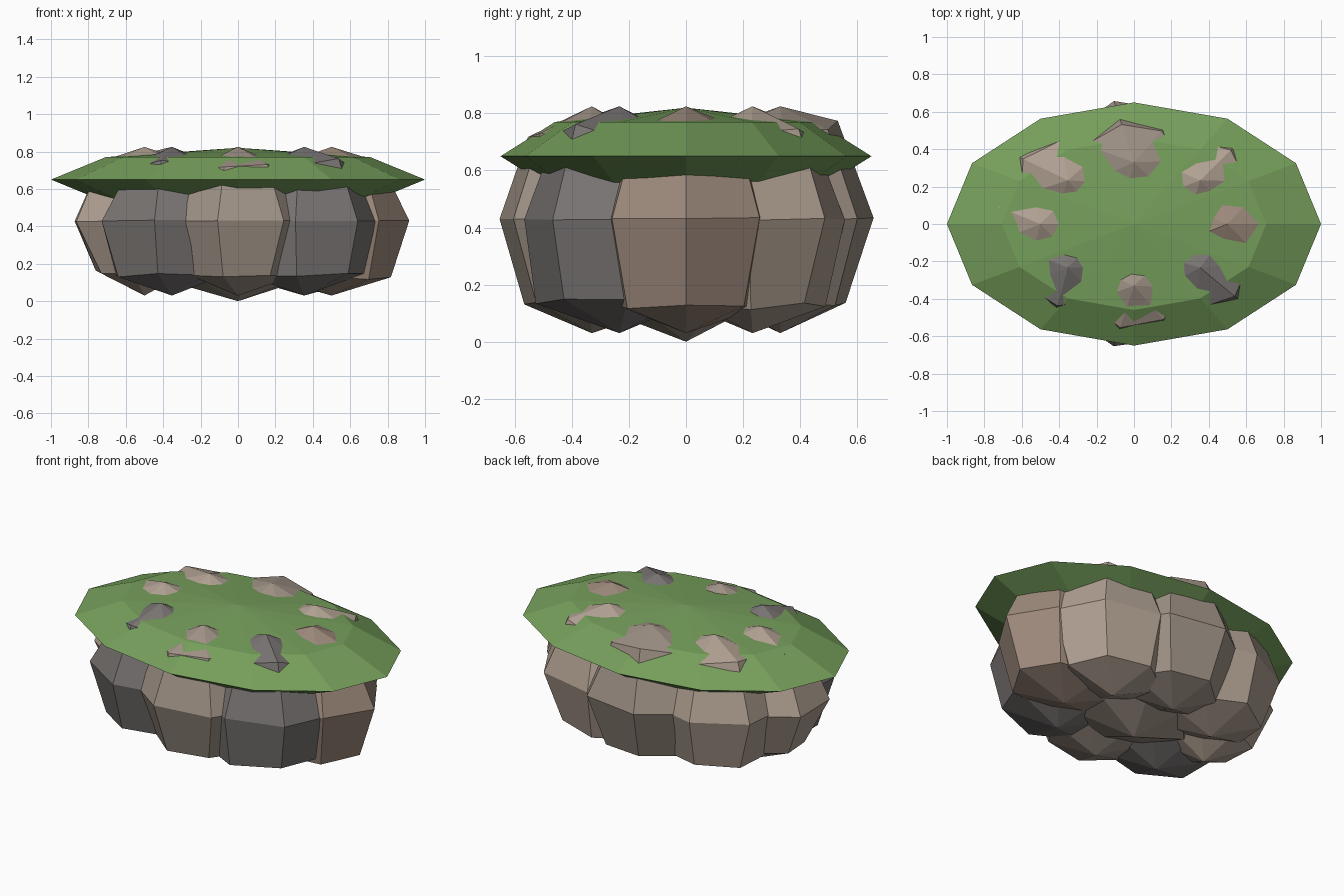
import bpy, bmesh, math, random

if "Cube" in bpy.data.objects:
    bpy.data.objects.remove(bpy.data.objects["Cube"])

random.seed(11)


def material(name, rgb):
    m = bpy.data.materials.new(name)
    m.diffuse_color = (*rgb, 1)
    m.use_nodes = True
    m.node_tree.nodes["Principled BSDF"].inputs["Base Color"].default_value = m.diffuse_color
    return m


def stacked_rings(name, centre, rings, bottom, top, sides, turn, mat, jitters=(0, 0, 0), spur=0):
    """Closed faceted lump: rings are (rx, ry, z), capped by two apex points.
    spur lifts the first corner of the upper ring so it breaks through the grass."""
    bm = bmesh.new()
    cx, cy = centre
    loops = []
    for (rx, ry, z), jit in zip(rings, jitters):
        loop = []
        for i in range(sides):
            a = math.radians(turn) + math.tau * i / sides
            k = 1 + random.uniform(-jit, jit)
            loop.append(bm.verts.new((cx + rx * k * math.cos(a), cy + ry * k * math.sin(a),
                                      z + random.uniform(-jit, jit) * 0.25)))
        loops.append(loop)
    loops[-1][0].co.z += spur
    lo, hi = bm.verts.new((cx, cy, bottom)), bm.verts.new((cx, cy, top))
    for i in range(sides):
        j = (i + 1) % sides
        bm.faces.new((lo, loops[0][j], loops[0][i]))
        bm.faces.new((hi, loops[-1][i], loops[-1][j]))
        for a, b in zip(loops, loops[1:]):
            bm.faces.new((a[i], a[j], b[j], b[i]))
    bmesh.ops.recalc_face_normals(bm, faces=bm.faces)
    me = bpy.data.meshes.new(name)
    bm.to_mesh(me)
    bm.free()
    me.materials.append(mat)
    ob = bpy.data.objects.new(name, me)
    bpy.context.collection.objects.link(ob)
    return ob


# Stone tones
tan = material("tan_stone", (0.43, 0.35, 0.285))
warm = material("warm_stone", (0.34, 0.255, 0.20))
brown = material("brown_stone", (0.35, 0.29, 0.24))
grey = material("grey_stone", (0.19, 0.175, 0.17))
grass = material("grass", (0.18, 0.345, 0.105))

# Grass cap: flattened 12-sided dome
s = math.sqrt(0.5)
stacked_rings("grass_cap", (0, 0),
              [(s, 0.65 * s, 0.53), (1, 0.65, 0.65), (s, 0.65 * s, 0.77)],
              0.48, 0.82, 12, 0, grass)

# Ring of eight stones:
# name, facet turn, lower ring scale and height, upper ring height, spur, material
stones = [
    ("right_stone", 0, 0.83, 0.12, 0.725, 0.02, warm),
    ("back_right_stone", 50, 0.75, 0.12, 0.72, 0.03, tan),
    ("back_stone", 105, 0.70, 0.12, 0.74, 0.03, brown),
    ("back_left_stone", 150, 0.75, 0.14, 0.725, 0.03, tan),
    ("left_stone", 154, 0.68, 0.165, 0.725, 0.025, tan),
    ("front_left_stone", 257, 0.78, 0.14, 0.715, 0.04, grey),
    ("front_stone", 306, 0.73, 0.13, 0.705, 0.04, brown),
    ("front_right_stone", 315, 0.86, 0.15, 0.715, 0.05, grey),
]
for i, (name, turn, low, low_z, up_z, spur, mat) in enumerate(stones):
    a = math.tau * i / 8
    stacked_rings(name, (0.5 * math.cos(a), 0.33 * math.sin(a)),
                  [(0.4 * low, 0.33 * low, low_z), (0.41, 0.335, 0.43), (0.265, 0.22, up_z)],
                  0.03, 0.825, 7, turn, mat, (0.07, 0.02, 0.06), spur)

# Central stone, seen only from below
stacked_rings("centre_stone", (0, 0),
              [(0.32, 0.26, 0.11), (0.42, 0.33, 0.41), (0.27, 0.22, 0.7)],
              0.0, 0.8, 7, 20, brown, (0.07, 0.02, 0.06))
